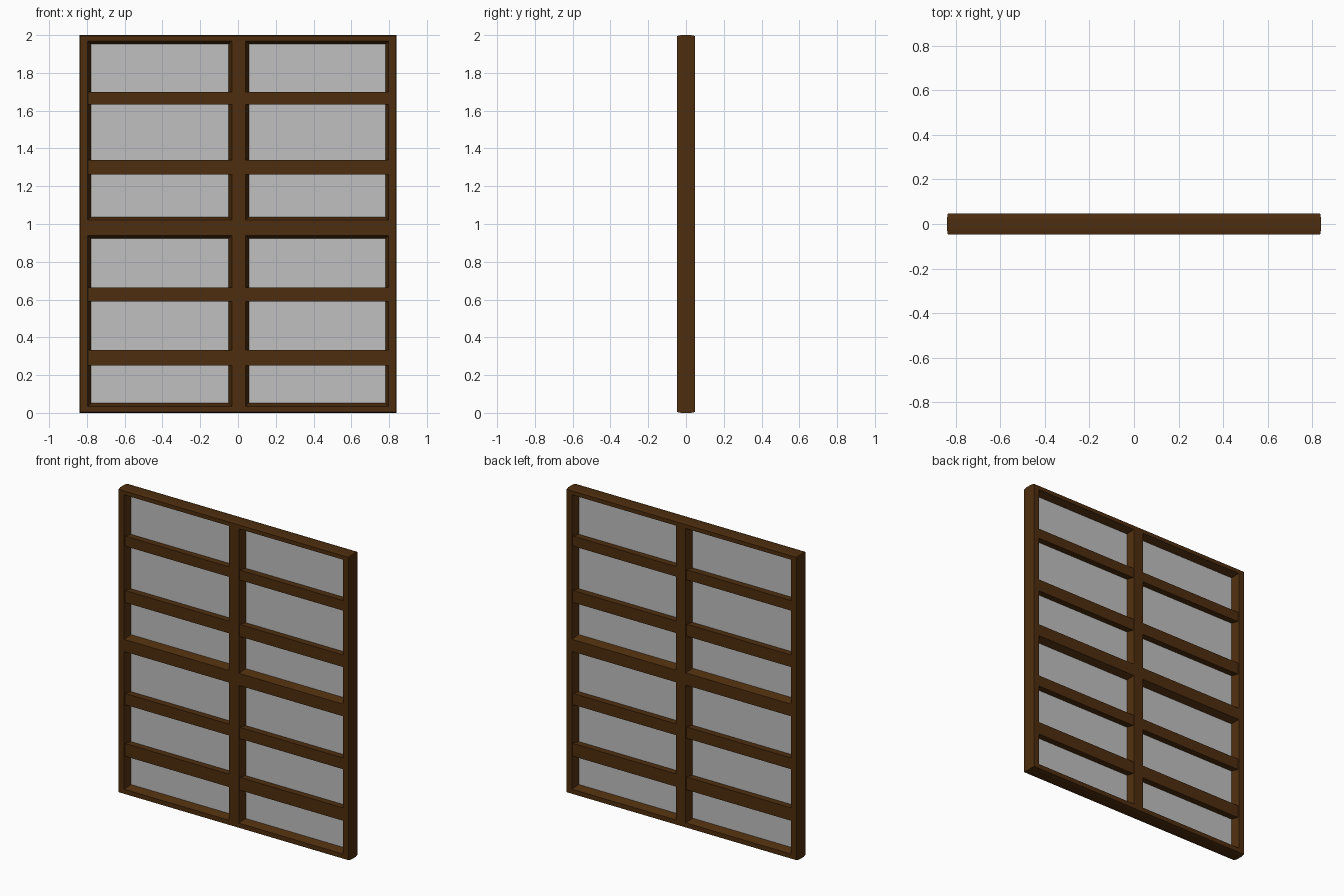
import bpy, bmesh

if "Cube" in bpy.data.objects:
    bpy.data.objects.remove(bpy.data.objects["Cube"])


def material(name, color):
    m = bpy.data.materials.new(name)
    m.diffuse_color = color
    m.use_nodes = True
    m.node_tree.nodes["Principled BSDF"].inputs["Base Color"].default_value = m.diffuse_color
    return m


wood = material("dark_wood", (0.076, 0.027, 0.0045, 1.0))
glass = material("grey_glass", (0.53, 0.53, 0.53, 0.8))


def finish(name, bm, mat):
    bmesh.ops.remove_doubles(bm, verts=bm.verts, dist=0.0005)
    bmesh.ops.recalc_face_normals(bm, faces=bm.faces)
    me = bpy.data.meshes.new(name)
    bm.to_mesh(me)
    bm.free()
    me.materials.append(mat)
    ob = bpy.data.objects.new(name, me)
    bpy.context.collection.objects.link(ob)
    return ob


def rect(x0, x1, z0, z1, y):
    return [(x0, y, z0), (x1, y, z0), (x1, y, z1), (x0, y, z1)]


def face(bm, pts):
    bm.faces.new([bm.verts.new(p) for p in pts])


def bridge(bm, a, b):
    for i in range(4):
        j = (i + 1) % 4
        face(bm, [a[i], a[j], b[j], b[i]])


D = 0.047      # half depth of the frame
SLOPE = 0.018  # bevel of each opening towards the glass
xs = [-0.836, -0.796, -0.031, 0.039, 0.798, 0.836]
zs = [0.004, 0.034, 0.94, 1.02, 1.97, 1.996]

# Main frame: lattice faces, bevelled openings, slightly bulged rim
bm = bmesh.new()
for side in (-1, 1):
    for i in range(5):
        for k in range(5):
            cell = (xs[i], xs[i + 1], zs[k], zs[k + 1])
            front = rect(*cell, side * D)
            if i % 2 and k % 2:
                inner = rect(cell[0] + SLOPE, cell[1] - SLOPE,
                             cell[2] + SLOPE, cell[3] - SLOPE, 0)
                bridge(bm, front, inner)
            else:
                face(bm, front)
rim = [rect(-0.836, 0.836, 0.004, 1.996, -D), rect(-0.84, 0.84, 0, 2, -0.025),
       rect(-0.84, 0.84, 0, 2, 0.025), rect(-0.836, 0.836, 0.004, 1.996, D)]
for a, b in zip(rim, rim[1:]):
    bridge(bm, a, b)
finish("frame", bm, wood)

# Glass panes and the horizontal rails in each column
rails = [(0.25, 0.334), (0.589, 0.663), (1.261, 1.34), (1.632, 1.698)]
for label, i in (("left", 1), ("right", 3)):
    x0, x1 = xs[i], xs[i + 1]
    for level, k in (("lower", 1), ("upper", 3)):
        bm = bmesh.new()
        face(bm, rect(x0 + SLOPE, x1 - SLOPE, zs[k] + SLOPE, zs[k + 1] - SLOPE, 0))
        finish(f"{label}_{level}_glass", bm, glass)
    for n, (z0, z1) in enumerate(rails):
        bm = bmesh.new()
        a, b = rect(x0, x1, z0, z1, -0.042), rect(x0, x1, z0, z1, 0.042)
        face(bm, a)
        face(bm, b)
        bridge(bm, a, b)
        finish(f"{label}_rail_{n + 1}", bm, wood)
